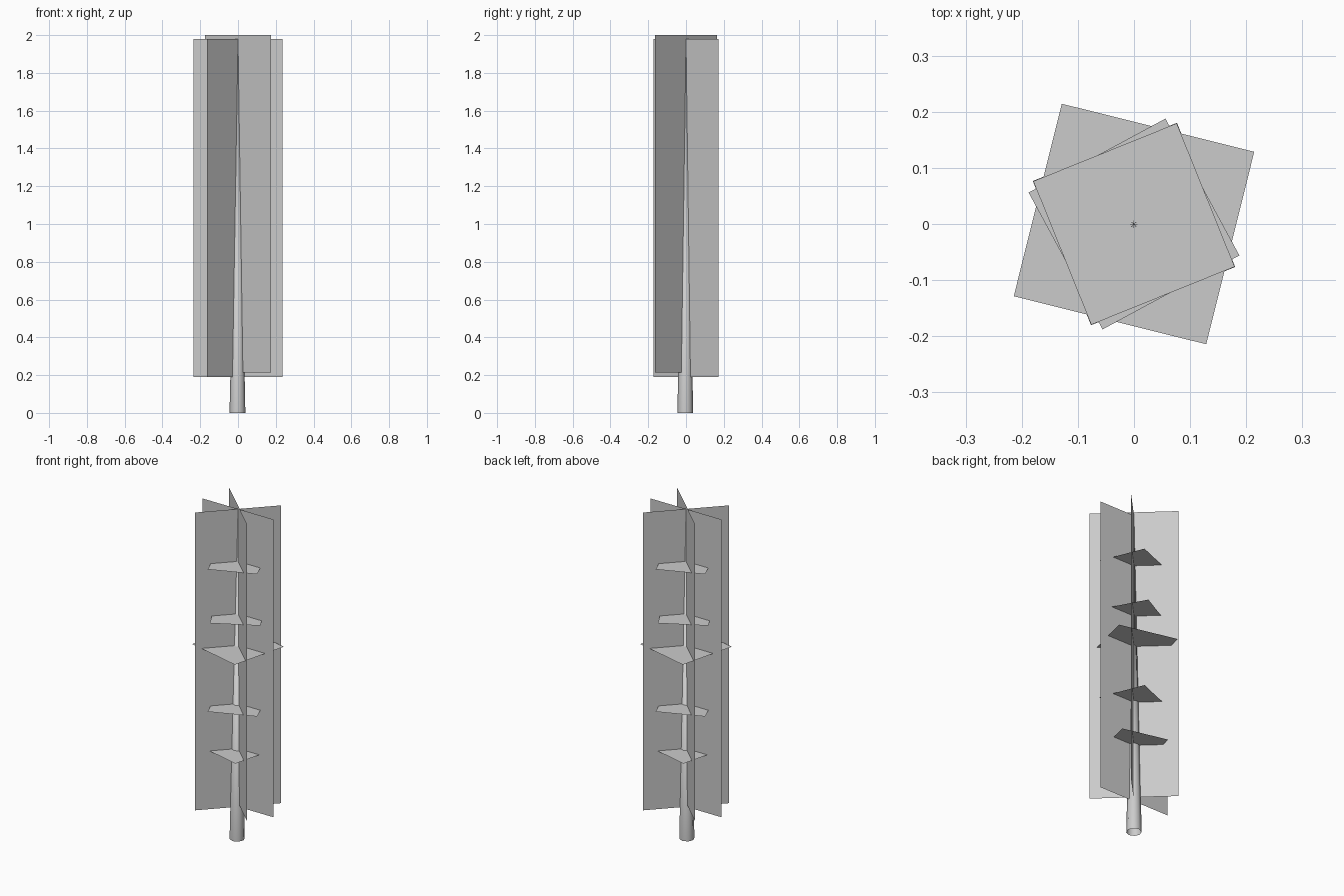
import bpy
import bmesh
from math import radians, cos, sin, pi

cube = bpy.data.objects.get("Cube")
if cube:
    bpy.data.objects.remove(cube, do_unlink=True)

# One neutral grey for the whole tree
GREY = (0.6, 0.6, 0.6, 1.0)
grey = bpy.data.materials.new("pale_grey")
grey.use_nodes = True
grey.diffuse_color = GREY
grey.node_tree.nodes["Principled BSDF"].inputs["Base Color"].default_value = GREY


def add_object(name, bm):
    mesh = bpy.data.meshes.new(name)
    bm.to_mesh(mesh)
    bm.free()
    mesh.materials.append(grey)
    obj = bpy.data.objects.new(name, mesh)
    bpy.context.scene.collection.objects.link(obj)
    return obj


def add_quad(name, corners):
    bm = bmesh.new()
    bm.faces.new([bm.verts.new(c) for c in corners])
    return add_object(name, bm)


def upright_card(name, x, y, bottom, top):
    """Vertical sheet through the trunk axis, ending at (x, y) and (-x, -y)."""
    return add_quad(name, [(-x, -y, bottom), (x, y, bottom),
                           (x, y, top), (-x, -y, top)])


def level_card(name, radius, angle, z):
    """Horizontal square with its first corner at the given angle."""
    turns = [radians(angle) + i * pi / 2 for i in range(4)]
    return add_quad(name, [(radius * cos(t), radius * sin(t), z) for t in turns])


# Trunk: open tapering cone, leaning very slightly to its tip
SIDES = 8
bm = bmesh.new()
tip = bm.verts.new((0, 0, 1.98))
ring = [bm.verts.new((-0.003 + 0.042 * cos(2 * pi * i / SIDES),
                      -0.004 + 0.042 * sin(2 * pi * i / SIDES), 0))
        for i in range(SIDES)]
for i in range(SIDES):
    face = bm.faces.new((ring[i], ring[(i + 1) % SIDES], tip))
    face.smooth = True
add_object("trunk", bm)

# Crossed upright foliage sheets
upright_card("foliage_sheet_wide", 0.236, 0.0, 0.19, 1.98)
upright_card("foliage_sheet_tall", 0.175, -0.165, 0.215, 2.0)
upright_card("foliage_sheet_diagonal", 0.165, 0.172, 0.19, 1.98)

# Level branch sheets, from bottom to top
LEVELS = [(0.195, 31, 0.54), (0.196, 67, 0.81), (0.25, 31, 1.16),
          (0.196, 73.4, 1.35), (0.195, 67, 1.665)]
for number, (radius, angle, z) in enumerate(LEVELS, 1):
    level_card(f"branch_sheet_{number}", radius, angle, z)
